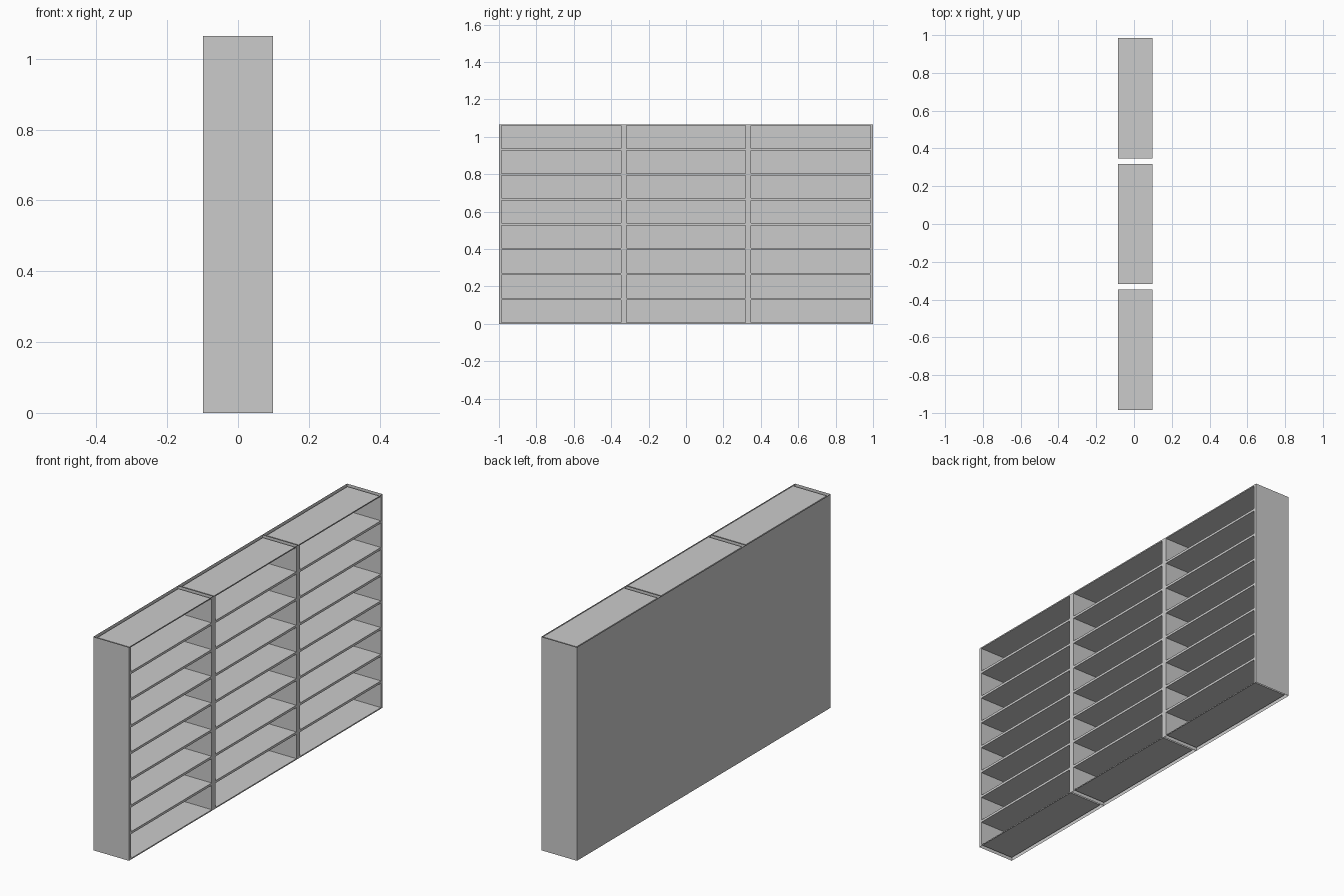
import bpy, bmesh

if "Cube" in bpy.data.objects:
    bpy.data.objects.remove(bpy.data.objects["Cube"])

# Overall sizes
DEPTH, HEIGHT, WIDTH = 0.197, 1.065, 2.0
UNITS, ROWS = 3, 8
SIDE, BACK, GAP = 0.0145, 0.0125, 0.012
X0, X1 = -DEPTH / 2, DEPTH / 2
UNIT_W, ROW_H = WIDTH / UNITS, HEIGHT / ROWS


def make_object(name, bm):
    mesh = bpy.data.meshes.new(name)
    bm.to_mesh(mesh)
    bm.free()
    ob = bpy.data.objects.new(name, mesh)
    bpy.context.collection.objects.link(ob)
    return ob


def add_box(bm, lo, hi, drop, inward=False):
    """Thin-walled box without the faces whose normals drop() accepts."""
    new = bmesh.ops.create_cube(bm, size=1)["verts"]
    faces = list({f for v in new for f in v.link_faces})
    for v in new:
        v.co = [l + (c + 0.5) * (h - l) for c, l, h in zip(v.co, lo, hi)]
    for f in faces:
        f.normal_update()
    gone = [f for f in faces if drop(f.normal)]
    kept = [f for f in faces if f not in gone]
    if inward:
        bmesh.ops.reverse_faces(bm, faces=kept)
    bmesh.ops.delete(bm, geom=gone, context='FACES_ONLY')


def add_strip(bm, y0, y1, z0, z1):
    """Flat piece of the front frame."""
    bm.faces.new([bm.verts.new((X1, y, z))
                  for y, z in ((y0, z0), (y1, z0), (y1, z1), (y0, z1))])


for u in range(UNITS):
    y0 = -WIDTH / 2 + u * UNIT_W
    y1 = y0 + UNIT_W

    # Outer shell: two sides and back, open at top, bottom and front
    bm = bmesh.new()
    add_box(bm, (X0, y0, 0), (X1, y1, HEIGHT),
            lambda n: n.x > 0.5 or abs(n.z) > 0.5)
    make_object(f"cabinet_shell_{u + 1}", bm)

    # Compartments: boxes open at the front
    bm = bmesh.new()
    for r in range(ROWS):
        z = r * ROW_H
        add_box(bm, (X0 + BACK, y0 + SIDE, z + GAP / 2),
                (X1, y1 - SIDE, z + ROW_H - GAP / 2),
                lambda n: n.x > 0.5, inward=True)
    make_object(f"shelf_compartments_{u + 1}", bm)

    # Front frame: two uprights and the shelf edges
    bm = bmesh.new()
    add_strip(bm, y0, y0 + SIDE, 0, HEIGHT)
    add_strip(bm, y1 - SIDE, y1, 0, HEIGHT)
    for r in range(ROWS + 1):
        z = r * ROW_H
        add_strip(bm, y0 + SIDE, y1 - SIDE,
                  max(0, z - GAP / 2), min(HEIGHT, z + GAP / 2))
    make_object(f"front_frame_{u + 1}", bm)
